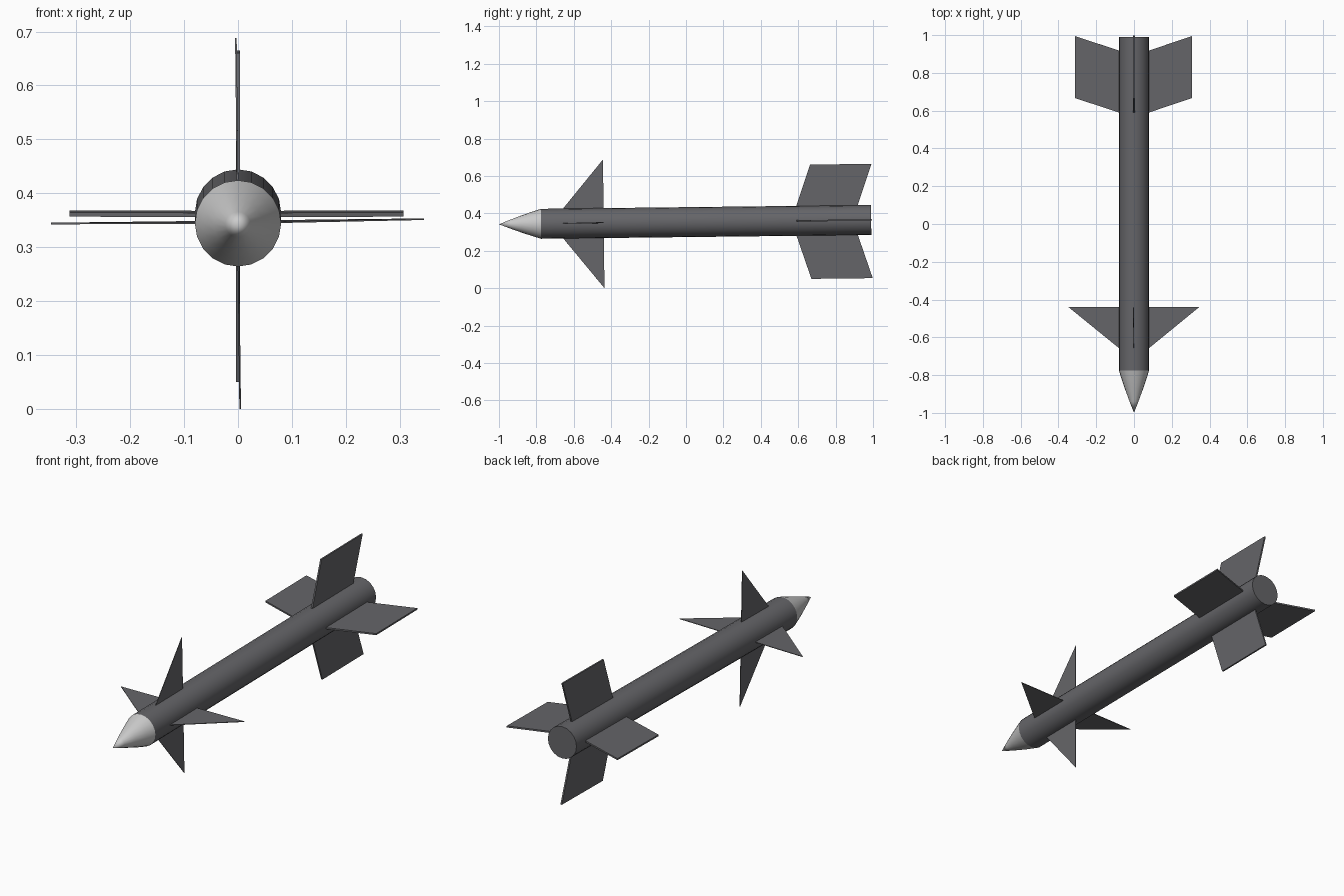
import bpy, bmesh, math
from mathutils import Matrix

if "Cube" in bpy.data.objects:
    bpy.data.objects.remove(bpy.data.objects["Cube"])

SIDES = 20
R = 0.08
# Whole craft sits on an axis pitched slightly, tail a little higher
FRAME = Matrix.Translation((0, 0, 0.353)) @ Matrix.Rotation(0.0115, 4, 'X')

dark = bpy.data.materials.new("dark_grey")
dark.diffuse_color = (0.13, 0.13, 0.14, 1)
dark.use_nodes = True
dark.node_tree.nodes["Principled BSDF"].inputs["Base Color"].default_value = dark.diffuse_color


def make(name, bm, mat=None, smooth=False):
    bmesh.ops.recalc_face_normals(bm, faces=bm.faces)
    bm.transform(FRAME)
    me = bpy.data.meshes.new(name)
    bm.to_mesh(me)
    bm.free()
    ob = bpy.data.objects.new(name, me)
    bpy.context.collection.objects.link(ob)
    if mat:
        me.materials.append(mat)
    if smooth:
        bpy.ops.object.select_all(action='DESELECT')
        ob.select_set(True)
        bpy.context.view_layer.objects.active = ob
        bpy.ops.object.shade_smooth_by_angle(angle=math.radians(40))
    return ob


def lathe(name, profile, mat=None):
    """Capped rings along y from (y, radius) points; radius 0 is a point."""
    bm = bmesh.new()
    rings = []
    for y, r in profile:
        n = SIDES if r > 0 else 1
        rings.append([bm.verts.new((r * math.sin(2 * math.pi * i / SIDES), y,
                                    r * math.cos(2 * math.pi * i / SIDES)))
                      for i in range(n)])
    for a, b in zip(rings, rings[1:]):
        for i in range(SIDES):
            j = (i + 1) % SIDES
            if len(a) == 1:
                bm.faces.new((a[0], b[i], b[j]))
            else:
                bm.faces.new((a[i], b[i], b[j], a[j]))
    for ring in (rings[0], rings[-1]):
        if len(ring) > 1:
            bm.faces.new(ring)
    return make(name, bm, mat, True)


def fin(name, outline, thickness, angle):
    """Thin plate from (radius, y) points, turned about the body axis."""
    bm = bmesh.new()
    t = thickness / 2
    lo = [bm.verts.new((r, y, -t)) for r, y in outline]
    hi = [bm.verts.new((r, y, t)) for r, y in outline]
    bm.faces.new(lo)
    bm.faces.new(hi)
    for i in range(len(lo)):
        j = (i + 1) % len(lo)
        bm.faces.new((lo[i], lo[j], hi[j], hi[i]))
    bm.transform(Matrix.Rotation(-angle, 4, 'Y'))
    make(name, bm, dark)


# Body tube and pale nose cone
lathe("body_tube", [(-0.775, R), (0.99, R)], dark)
lathe("nose_cone", [(-1.0, 0), (-0.94, 0.0235), (-0.88, 0.0455),
                    (-0.82, 0.066), (-0.775, R)])

# Four triangular front fins and four swept tail fins
sides = ["right", "top", "left", "bottom"]
front_tips = [0.345, 0.340, 0.347, 0.348]
tail_tips = [0.307, 0.300, 0.313, 0.311]
for k, side in enumerate(sides):
    a = k * math.pi / 2
    tip = front_tips[k]
    fin("front_fin_" + side,
        [(0.07, -0.665), (tip, -0.44), (0.07, -0.44)], 0.003, a + 0.0116)
    tip = tail_tips[k]
    fin("tail_fin_" + side,
        [(0.07, 0.587), (tip, 0.667), (tip, 0.995), (0.07, 0.915)], 0.008, a)
